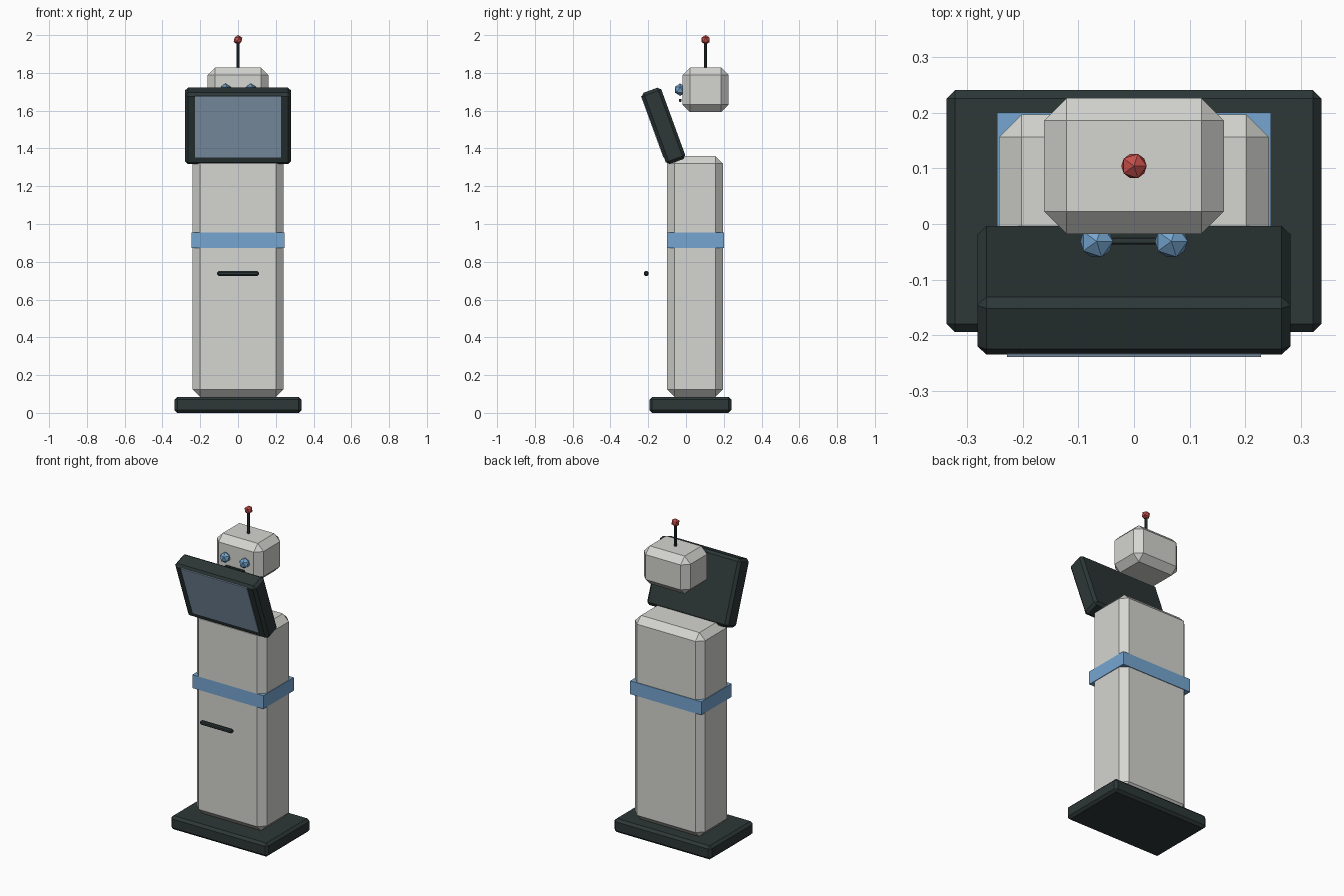
import bpy, bmesh, math
from mathutils import Matrix, Vector

if "Cube" in bpy.data.objects:
    bpy.data.objects.remove(bpy.data.objects["Cube"])


def material(name, rgb):
    m = bpy.data.materials.new(name)
    m.diffuse_color = (*rgb, 1)
    m.use_nodes = True
    m.node_tree.nodes["Principled BSDF"].inputs["Base Color"].default_value = m.diffuse_color
    return m


SHELL = material("pale grey shell", (0.66, 0.66, 0.63))
DARK = material("dark slate", (0.026, 0.038, 0.038))
BLUE = material("light blue", (0.18, 0.38, 0.63))
GLASS = material("screen blue grey", (0.27, 0.37, 0.49))
RED = material("signal red", (0.58, 0.08, 0.07))


def finish(bm, name, mat, matrix=Matrix()):
    bm.transform(matrix)
    me = bpy.data.meshes.new(name)
    bm.to_mesh(me)
    bm.free()
    me.materials.append(mat)
    ob = bpy.data.objects.new(name, me)
    bpy.context.collection.objects.link(ob)
    return ob


def box(name, mat, center, size, bevel=0.0, tilt=0.0):
    """Box with flat one-step chamfers, optionally tilted about x."""
    bm = bmesh.new()
    bmesh.ops.create_cube(bm, size=1)
    bmesh.ops.scale(bm, vec=size, verts=bm.verts)
    if bevel:
        bmesh.ops.bevel(bm, geom=bm.edges[:], offset=bevel, segments=1,
                        profile=0.5, affect='EDGES')
    return finish(bm, name, mat,
                  Matrix.Translation(center) @ Matrix.Rotation(tilt, 4, 'X'))


def ball(name, mat, center, radius):
    bm = bmesh.new()
    bmesh.ops.create_icosphere(bm, subdivisions=1, radius=radius)
    return finish(bm, name, mat, Matrix.Translation(center))


# Floor plate, column and band
box("base", DARK, (0, 0.023, 0.0425), (0.672, 0.434, 0.085), 0.015)
box("body", SHELL, (0, 0.048, 0.7225), (0.484, 0.296, 1.275), 0.04)
box("waist_band", BLUE, (0, 0.05, 0.914), (0.492, 0.30, 0.083))

# Handle bar in front of the column
box("front_handle", DARK, (0, -0.21, 0.738), (0.22, 0.024, 0.024), 0.006)

# Screen leaning forward, with a thin glass plate
TILT = 0.35
screen_center = Vector((0, -0.119, 1.5195))
box("screen_frame", DARK, screen_center, (0.562, 0.11, 0.402), 0.016, TILT)
glass_offset = Matrix.Rotation(TILT, 3, 'X') @ Vector((0, -0.0555, 0.016))
box("screen_glass", GLASS, screen_center + glass_offset,
    (0.456, 0.006, 0.344), 0, TILT)

# Head with face
box("head", SHELL, (0, 0.104, 1.71), (0.322, 0.244, 0.236), 0.04)
for side, x in (("left", -0.067), ("right", 0.067)):
    ball(side + "_eye", BLUE, (x, -0.031, 1.711), 0.033)
box("mouth", DARK, (0, -0.03, 1.655), (0.13, 0.014, 0.016), 0.003)

# Antenna
bm = bmesh.new()
bmesh.ops.create_cone(bm, cap_ends=True, segments=8, radius1=0.008,
                      radius2=0.008, depth=0.15)
finish(bm, "antenna_stem", DARK, Matrix.Translation((0, 0.104, 1.893)))
ball("antenna_tip", RED, (0, 0.104, 1.975), 0.0255)
